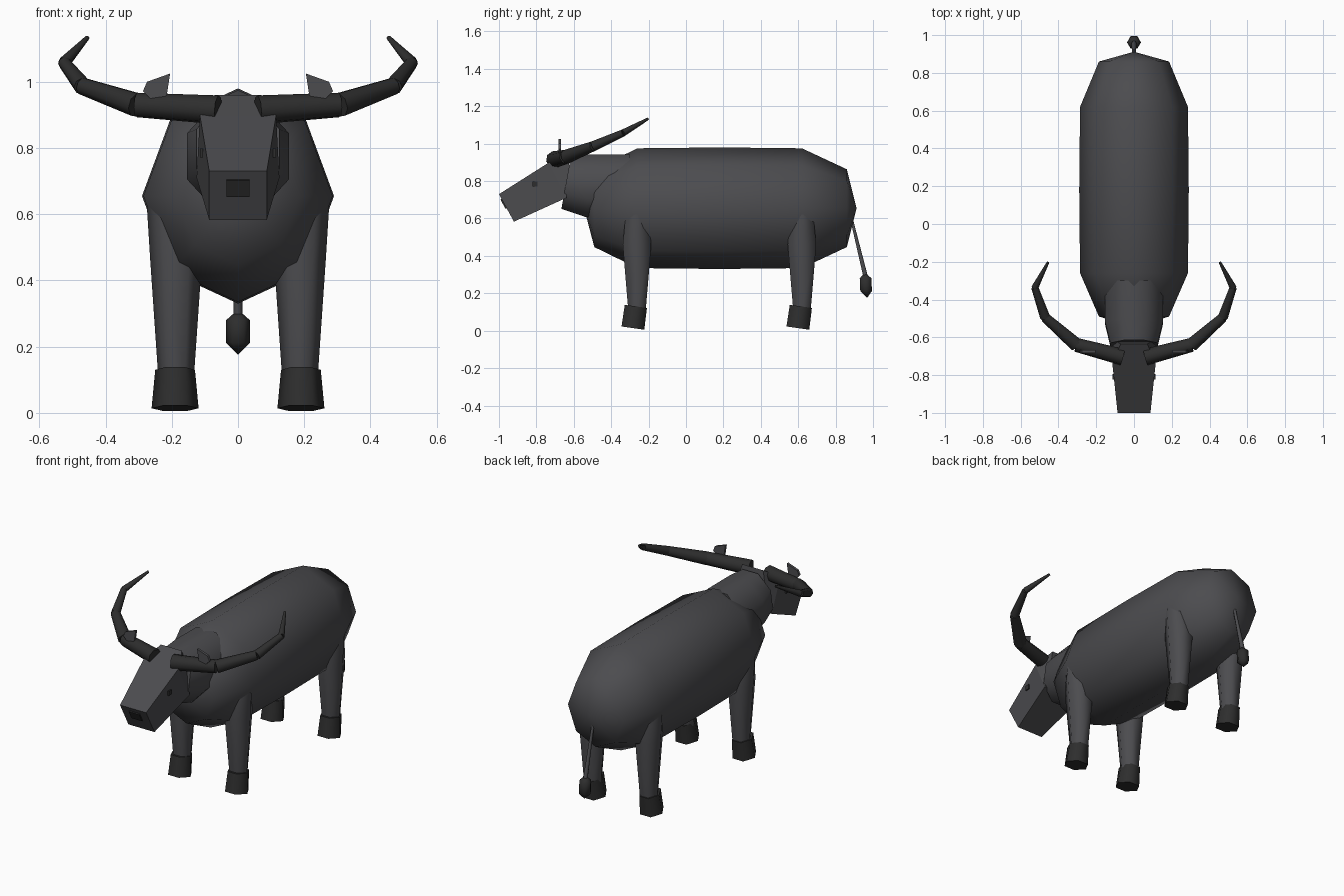
import bpy, bmesh, math
from mathutils import Vector

if "Cube" in bpy.data.objects:
    bpy.data.objects.remove(bpy.data.objects["Cube"])


def material(name, rgb):
    m = bpy.data.materials.new(name)
    m.diffuse_color = (*rgb, 1)
    m.use_nodes = True
    m.node_tree.nodes["Principled BSDF"].inputs["Base Color"].default_value = m.diffuse_color
    return m


HIDE = material("grey hide", (0.072, 0.072, 0.078))
DARK = material("dark horn", (0.027, 0.027, 0.027))


def ring(center, direction, rx, rv, n, phase=0.0):
    """Polygon ring across a direction; rx is along the sideways axis."""
    d = Vector(direction).normalized()
    side = Vector((1, 0, 0))
    side = (side - d * side.dot(d)).normalized()
    up = d.cross(side)
    c = Vector(center)
    return [c + side * rx * math.cos(phase + 2 * math.pi * i / n)
            + up * rv * math.sin(phase + 2 * math.pi * i / n) for i in range(n)]


def loft(name, shells, mat, mirror=False, smooth=70):
    """Skin each list of rings, cap the ends, optionally mirror in x."""
    bm = bmesh.new()
    for rings in shells:
        vs = [[bm.verts.new(p) for p in r] for r in rings]
        for a, b in zip(vs, vs[1:]):
            n = max(len(a), len(b))
            for i in range(n):
                j = (i + 1) % n
                if len(a) == 1:
                    bm.faces.new((a[0], b[j], b[i]))
                elif len(b) == 1:
                    bm.faces.new((a[i], a[j], b[0]))
                else:
                    bm.faces.new((a[i], a[j], b[j], b[i]))
        for end in (vs[0], vs[-1]):
            if len(end) > 2:
                bm.faces.new(end)
    bmesh.ops.recalc_face_normals(bm, faces=bm.faces)
    mesh = bpy.data.meshes.new(name)
    bm.to_mesh(mesh)
    bm.free()
    mesh.materials.append(mat)
    ob = bpy.data.objects.new(name, mesh)
    bpy.context.collection.objects.link(ob)
    if smooth:
        bpy.ops.object.select_all(action='DESELECT')
        ob.select_set(True)
        bpy.context.view_layer.objects.active = ob
        bpy.ops.object.shade_smooth_by_angle(angle=math.radians(smooth))
    if mirror:
        ob.modifiers.new("mirror", 'MIRROR')
    return ob


Y, Z = (0, 1, 0), (0, 0, 1)

# Barrel body: eight-sided rings between two pointed ends
body = [[Vector((0, -0.545, 0.655))]]
for y, s in ((-0.49, 0.64), (-0.26, 0.985), (0.18, 1.0), (0.62, 0.985), (0.86, 0.64)):
    body.append(ring((0, y, 0.655), Y, 0.29 * s, 0.325 * s, 8))
body.append([Vector((0, 0.912, 0.655))])
loft("body", [body], HIDE)

# Neck: flat-topped octagon
neck = [ring((0, -0.64, 0.797), (0, 1, -0.18), 0.135, 0.16, 8, math.pi / 8),
        ring((0, -0.52, 0.775), (0, 1, -0.1), 0.167, 0.182, 8, math.pi / 8),
        ring((0, -0.30, 0.775), Y, 0.167, 0.18, 8, math.pi / 8)]
loft("neck", [neck], HIDE)


# Head: wedge from the muzzle to a narrower poll
def quad(w_top, top, w_low, low):
    return [Vector((-w_top, *top)), Vector((w_top, *top)),
            Vector((w_low, *low)), Vector((-w_low, *low))]


loft("head", [[quad(0.087, (-1.0, 0.73), 0.087, (-0.92, 0.583)),
               quad(0.115, (-0.735, 0.898), 0.125, (-0.64, 0.71)),
               quad(0.07, (-0.635, 0.96), 0.10, (-0.62, 0.84))]], HIDE, smooth=0)

# Nose plate lying on the sloped muzzle, and eye plates
out = Vector((0, -0.878, -0.478))
plate = quad(0.035, (-0.986, 0.705), 0.035, (-0.959, 0.655))
loft("nose_plate", [[[p - out * 0.002 for p in plate], [p + out * 0.007 for p in plate]]],
     DARK, smooth=0)
eye = [[Vector((x, -0.808 + a, 0.785 + b)) for a, b in
        ((-0.014, -0.014), (0.014, -0.014), (0.014, 0.014), (-0.014, 0.014))]
       for x in (0.106, 0.115)]
loft("eyes", [eye], DARK, mirror=True, smooth=0)

# Horns: four tapering segments, each a separate closed piece
path = [((0.06, -0.705, 0.915), 0.045), ((0.305, -0.64, 0.93), 0.038),
        ((0.47, -0.495, 0.987), 0.027), ((0.525, -0.337, 1.057), 0.019),
        ((0.455, -0.203, 1.133), 0.007)]
segments = []
for (a, ra), (b, rb) in zip(path, path[1:]):
    d = Vector(b) - Vector(a)
    segments.append([ring(a, d, ra, ra, 8), ring(b, d, rb, rb, 8)])
loft("horns", segments, DARK, mirror=True)

# Ears: thin upright leaves in front of the horns
leaf = ((0.205, 1.025), (0.275, 1.0), (0.287, 0.972), (0.25, 0.935), (0.215, 0.96))
loft("ears", [[[Vector((x, y, z)) for x, z in leaf] for y in (-0.683, -0.668)]],
     HIDE, mirror=True, smooth=0)

# Legs and slightly tilted hooves
for name, y in (("front", -0.262), ("back", 0.62)):
    loft(name + "_legs", [[ring((0.187, y, 0.11), Z, 0.054, 0.054, 6),
                           ring((0.187, y, 0.46), Z, 0.078, 0.088, 6),
                           ring((0.192, y, 0.62), Z, 0.083, 0.07, 6)]], HIDE, mirror=True)
    tilt = (0, 0.14, 1)
    loft(name + "_hooves", [[ring((0.19, y - 0.022, 0.014), tilt, 0.071, 0.071, 6),
                             ring((0.19, y - 0.006, 0.13), tilt, 0.06, 0.069, 6)]],
         DARK, mirror=True)

# Tail and tuft
d = (0, 0.07, -0.3)
loft("tail", [[ring((0, 0.882, 0.61), d, 0.008, 0.008, 6),
               ring((0, 0.96, 0.29), d, 0.014, 0.014, 6)]], HIDE)
loft("tail_tuft", [[[Vector((0, 0.958, 0.312))],
                    ring((0, 0.96, 0.28), Z, 0.036, 0.036, 6),
                    ring((0, 0.963, 0.212), Z, 0.036, 0.036, 6),
                    [Vector((0, 0.968, 0.175))]]], DARK)
